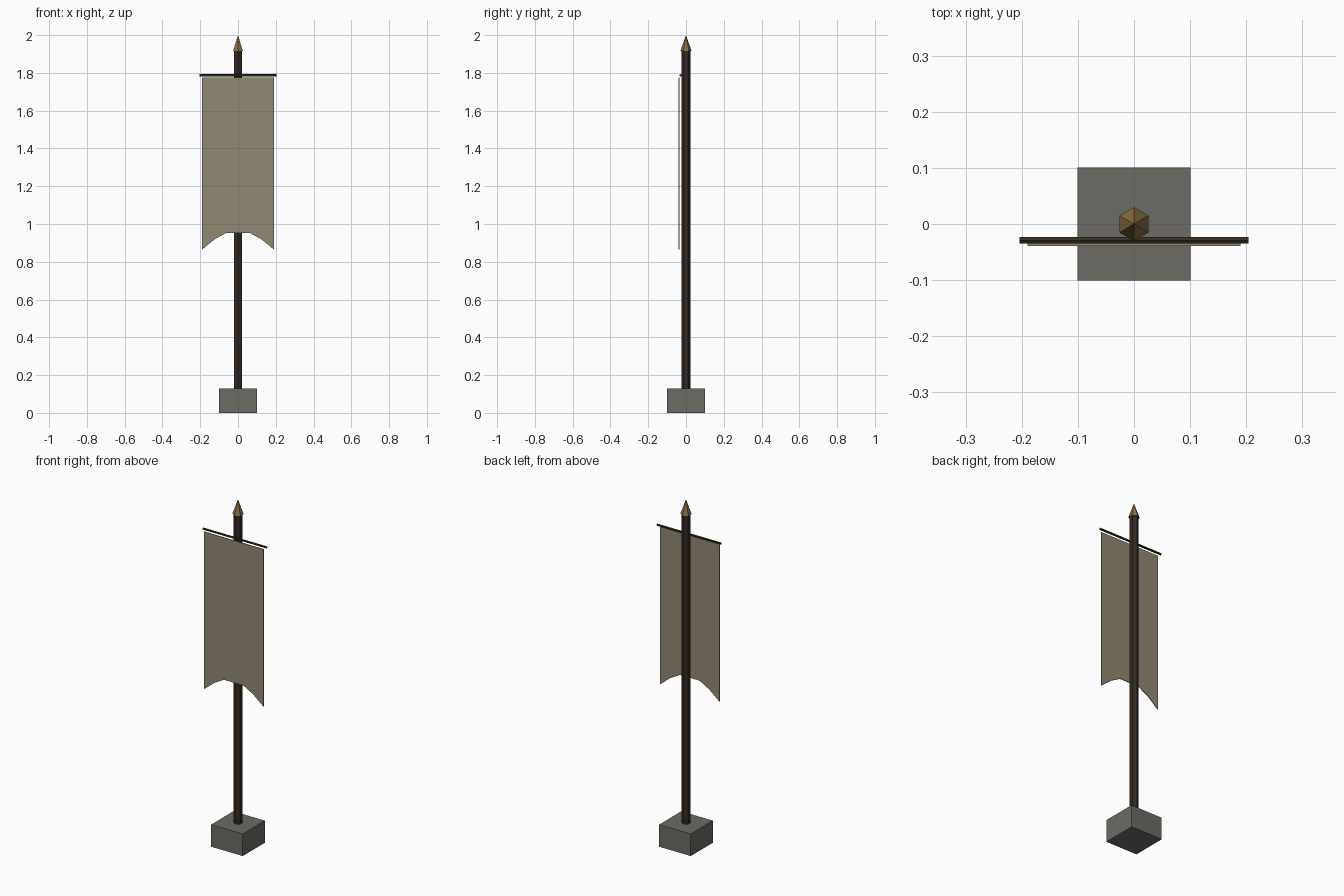
import bpy, bmesh, math
from mathutils import Matrix

if "Cube" in bpy.data.objects:
    bpy.data.objects.remove(bpy.data.objects["Cube"])


def material(name, rgb):
    m = bpy.data.materials.new(name)
    m.diffuse_color = (*rgb, 1)
    m.use_nodes = True
    m.node_tree.nodes["Principled BSDF"].inputs["Base Color"].default_value = m.diffuse_color
    return m


STONE = material("grey stone", (0.15, 0.148, 0.13))
WOOD = material("dark wood", (0.036, 0.024, 0.016))
CLOTH = material("tan cloth", (0.29, 0.25, 0.17))
BRASS = material("brass", (0.26, 0.16, 0.05))


def finish(bm, name, mat):
    bmesh.ops.recalc_face_normals(bm, faces=bm.faces)
    me = bpy.data.meshes.new(name)
    bm.to_mesh(me)
    bm.free()
    me.materials.append(mat)
    ob = bpy.data.objects.new(name, me)
    bpy.context.collection.objects.link(ob)
    return ob


def hex_rod(name, mat, r1, r2, length, matrix):
    """Six-sided rod or cone, centred, with corners facing +y and -y."""
    bm = bmesh.new()
    bmesh.ops.create_cone(bm, cap_ends=True, segments=6, radius1=r1, radius2=r2,
                          depth=length, matrix=matrix)
    return finish(bm, name, mat)


# Stone block
bm = bmesh.new()
bmesh.ops.create_cube(bm, size=1, matrix=Matrix.Translation((0, 0, 0.064))
                      @ Matrix.Diagonal((0.202, 0.202, 0.128, 1)))
finish(bm, "base_block", STONE)

# Pole, spear tip and crossbar
hex_rod("pole", WOOD, 0.0235, 0.0235, 1.82, Matrix.Translation((0, 0, 1.01)))
hex_rod("spear_tip", BRASS, 0.03, 0, 0.085, Matrix.Translation((0, 0, 1.9575)))
hex_rod("crossbar", WOOD, 0.0065, 0.0065, 0.408,
        Matrix.Translation((0, -0.029, 1.787)) @ Matrix.Rotation(math.pi / 2, 4, 'Y')
        @ Matrix.Rotation(math.pi / 6, 4, 'Z'))

# Hanging cloth with an arched lower edge, mirrored about the centre
half = [(0.19, 1.776), (0.19, 0.865), (0.125, 0.918), (0.062, 0.953)]
outline = half + [(-x, z) for x, z in reversed(half)]
bm = bmesh.new()
face = bm.faces.new([bm.verts.new((x, -0.039, z)) for x, z in outline])
ext = bmesh.ops.extrude_face_region(bm, geom=[face])
bmesh.ops.translate(bm, vec=(0, 0.004, 0),
                    verts=[g for g in ext["geom"] if isinstance(g, bmesh.types.BMVert)])
finish(bm, "banner_cloth", CLOTH)
